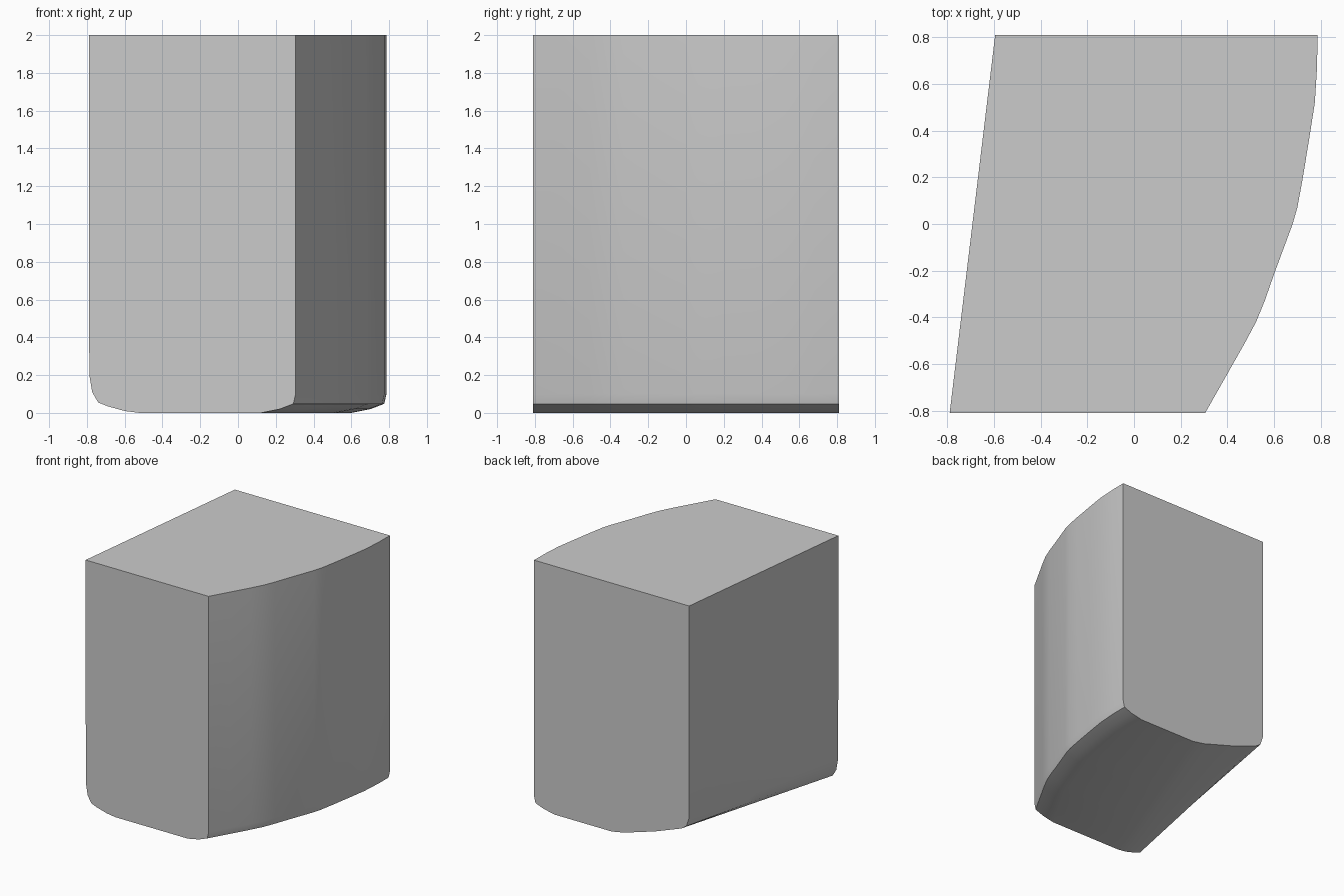
import bpy, bmesh

if "Cube" in bpy.data.objects:
    bpy.data.objects.remove(bpy.data.objects["Cube"])

# Right side outline seen from above: (y, x)
right_side = [(-0.81, 0.305), (-0.66, 0.39), (-0.51, 0.475), (-0.42, 0.523),
              (-0.33, 0.56), (-0.21, 0.602), (0.0, 0.68), (0.07, 0.70),
              (0.19, 0.722), (0.36, 0.75), (0.52, 0.775), (0.68, 0.785), (0.81, 0.786)]

# Left bilge at the front and back ends: (x offset from the left wall, z)
bilge_front = [(0, 0.9), (0.003, 0.2), (0.018, 0.11), (0.05, 0.055), (0.10, 0.035), (0.19, 0.01), (0.27, 0)]
bilge_back = [(0, 0.9), (0.002, 0.29), (0.025, 0.22), (0.07, 0.19), (0.30, 0.105), (0.58, 0.02), (0.69, 0)]
# Right bilge: (x offset from the right wall, z)
bilge_right = [(-0.185, 0), (-0.085, 0.02), (-0.012, 0.048), (0, 0.1)]


def section(y, xr):
    t = (y + 0.81) / 1.62
    xl = -0.79 + 0.195 * t
    pts = [(xl, y, 2.0)]
    for (ax, az), (bx, bz) in zip(bilge_front, bilge_back):
        pts.append((xl + ax + (bx - ax) * t, y, az + (bz - az) * t))
    pts += [(xr + dx, y, z) for dx, z in bilge_right]
    pts.append((xr, y, 2.0))
    return pts


# Loft the hull block through the cross sections
bm = bmesh.new()
rings = [[bm.verts.new(p) for p in section(y, x)] for y, x in right_side]
for a, b in zip(rings, rings[1:]):
    n = len(a)
    for i in range(n):
        j = (i + 1) % n
        bm.faces.new((a[i], a[j], b[j], b[i]))
bm.faces.new(rings[0])
bm.faces.new(rings[-1])
bmesh.ops.recalc_face_normals(bm, faces=bm.faces)
mesh = bpy.data.meshes.new("hull_block")
bm.to_mesh(mesh)
bm.free()

hull = bpy.data.objects.new("hull_block", mesh)
bpy.context.collection.objects.link(hull)
bpy.context.view_layer.objects.active = hull
hull.select_set(True)
bpy.ops.object.shade_smooth_by_angle(angle=0.52)
